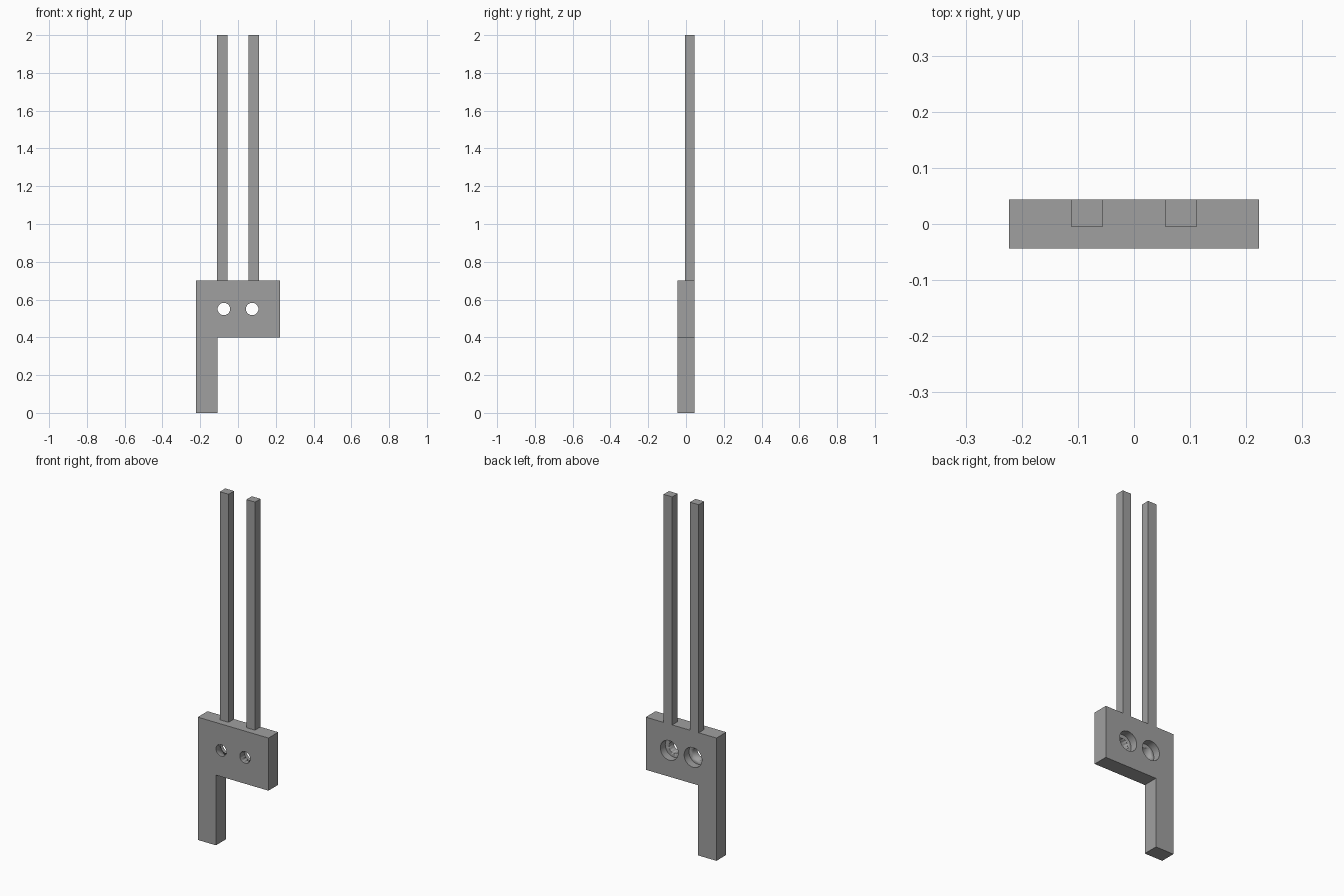
import bpy
import bmesh

cube = bpy.data.objects.get("Cube")
if cube:
    bpy.data.objects.remove(cube, do_unlink=True)

grey = bpy.data.materials.new("mid grey")
grey.use_nodes = True
GREY = (0.35, 0.35, 0.35, 1)
grey.diffuse_color = GREY
grey.node_tree.nodes["Principled BSDF"].inputs["Base Color"].default_value = GREY

HALF_DEPTH = 0.044
BORE_DEPTH = 0.044


def extrude_profile(name, points, y0, y1):
    """Extrude an x-z outline from y0 to y1."""
    bm = bmesh.new()
    face = bm.faces.new([bm.verts.new((x, y0, z)) for x, z in points])
    moved = bmesh.ops.extrude_face_region(bm, geom=[face])["geom"]
    verts = [v for v in moved if isinstance(v, bmesh.types.BMVert)]
    bmesh.ops.translate(bm, verts=verts, vec=(0, y1 - y0, 0))
    bmesh.ops.recalc_face_normals(bm, faces=bm.faces)
    mesh = bpy.data.meshes.new(name)
    bm.to_mesh(mesh)
    bm.free()
    mesh.materials.append(grey)
    obj = bpy.data.objects.new(name, mesh)
    bpy.context.collection.objects.link(obj)
    return obj


def cut_hole(target, name, x, z, radius, y0, y1):
    """Cut a round hole along y."""
    bpy.ops.mesh.primitive_cylinder_add(
        vertices=48, radius=radius, depth=y1 - y0,
        location=(x, (y0 + y1) / 2, z), rotation=(1.5707963, 0, 0))
    cutter = bpy.context.object
    cutter.name = name
    cutter.data.materials.append(grey)
    bpy.ops.object.shade_smooth_by_angle()
    bpy.context.view_layer.objects.active = target
    mod = target.modifiers.new(name, "BOOLEAN")
    mod.operation = "DIFFERENCE"
    mod.solver = "EXACT"
    mod.object = cutter
    bpy.ops.object.modifier_apply(modifier=mod.name)
    bpy.data.objects.remove(cutter, do_unlink=True)


# Mounting block with its leg on the right
block = extrude_profile("mounting_block", [
    (-0.223, 0), (-0.108, 0), (-0.108, 0.4),
    (0.223, 0.4), (0.223, 0.7), (-0.223, 0.7)], -HALF_DEPTH, HALF_DEPTH)

# Counterbored screw holes and square prongs, one of each per side
for side, label in ((-1, "right"), (1, "left")):
    x = side * 0.075
    cut_hole(block, "screw_hole", x, 0.55, 0.033, -0.1, 0.1)
    cut_hole(block, "counterbore", x, 0.55, 0.056, HALF_DEPTH - BORE_DEPTH, 0.1)
    inner, outer = side * 0.056, side * 0.111
    extrude_profile(label + "_prong", [
        (inner, 0.7), (outer, 0.7), (outer, 2), (inner, 2)], -0.005, HALF_DEPTH)
